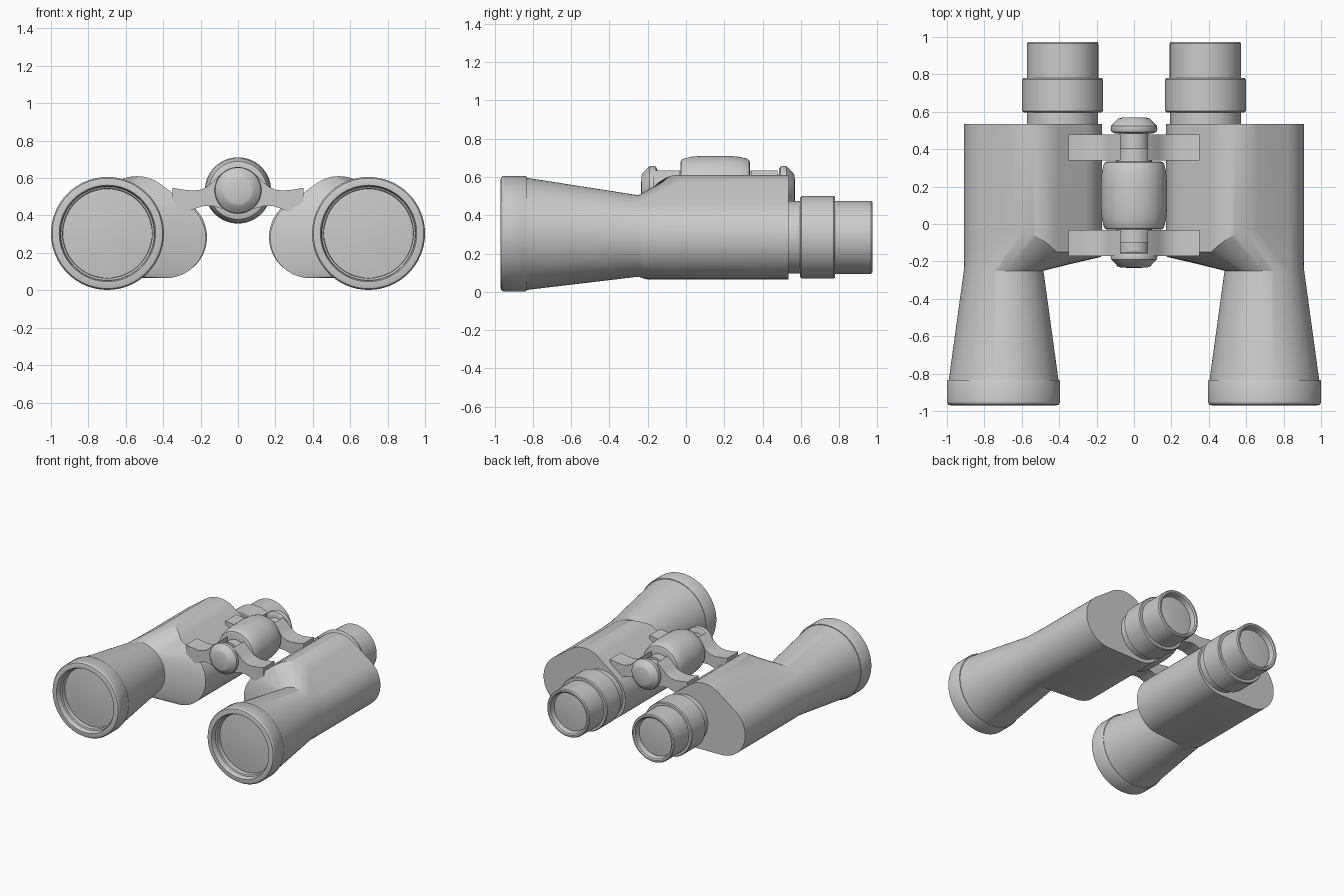
import bpy, bmesh
from math import sin, cos, pi, radians

if "Cube" in bpy.data.objects:
    bpy.data.objects.remove(bpy.data.objects["Cube"])


def finish(bm, name, mirror=False, angle=30):
    bmesh.ops.remove_doubles(bm, verts=bm.verts, dist=1e-5)
    bmesh.ops.recalc_face_normals(bm, faces=bm.faces)
    me = bpy.data.meshes.new(name)
    bm.to_mesh(me)
    bm.free()
    me.shade_smooth()
    me.set_sharp_from_angle(angle=radians(angle))
    ob = bpy.data.objects.new(name, me)
    bpy.context.collection.objects.link(ob)
    if mirror:
        ob.modifiers.new("Mirror", 'MIRROR')
    return ob


def loft(rings, name, mirror=False, angle=30):
    """Skin a list of closed rings and cap both ends."""
    bm = bmesh.new()
    vs = [[bm.verts.new(p) for p in r] for r in rings]
    n = len(rings[0])
    for a, b in zip(vs, vs[1:]):
        for i in range(n):
            j = (i + 1) % n
            bm.faces.new((a[i], a[j], b[j], b[i]))
    bm.faces.new(vs[0])
    bm.faces.new(vs[-1])
    return finish(bm, name, mirror, angle)


def lathe(profile, cx, cz, name, mirror=False, seg=64):
    """Turn (radius, y) points around an axis parallel to y."""
    rings = [[(cx + r * cos(2 * pi * i / seg), y, cz + r * sin(2 * pi * i / seg))
              for i in range(seg)] for r, y in profile]
    return loft(rings, name, mirror)


# Prism housing: hull of three circles, lofted into the tapered objective tube
A1, A2 = 53, 127
angles, section, front_y = [], [], []
for (cx, cz, r), start, end, n in (((.693, .285, .215), -90, A1, 30),
                                   ((.54, .40, .21), A1, A2, 16),
                                   ((.387, .28, .215), A2, 270, 30)):
    for i in range(n + 1):
        t = i / n
        a = radians(start + (end - start) * t)
        angles.append(a)
        section.append((cx + r * cos(a), cz + r * sin(a)))
        if start == -90:
            front_y.append(-.22 + .18 * max(0, (t - .6) / .4) ** 1.5)
        elif start == A1:
            front_y.append(-.15 * t ** 1.5 - .04 * (1 - t) ** 4)
        else:
            front_y.append(-.15 - .055 * t)


def tube_ring(y, r, cz):
    return [(.697 + r * cos(a), y, cz + r * sin(a)) for a in angles]


loft([[(x, .535, z) for x, z in section],
      [(x, y, z) for (x, z), y in zip(section, front_y)],
      tube_ring(-.25, .213, .292),
      tube_ring(-.84, .294, .303)], "prism_housing_and_tube", True, 24)

# Objective ring with recessed lens
lathe([(.02, -.905), (.12, -.901), (.238, -.89), (.24, -.925), (.25, -.93), (.252, -.96),
       (.258, -.97), (.28, -.97), (.295, -.966), (.302, -.955), (.302, -.84),
       (.298, -.833), (.28, -.833)], .698, .304, "objective_ring", True)

# Eyepiece: neck, focusing collar and eyecup with recessed lens
lathe([(.19, .52), (.19, .597), (.208, .597), (.216, .604), (.216, .772), (.21, .78),
       (.191, .78), (.191, .966), (.184, .974), (.172, .974), (.162, .966), (.155, .925),
       (.08, .932), (.01, .934)], .382, .285, "eyepiece", True)

# Central focus drum
lathe([(.09, -.03), (.14, -.03), (.155, -.025), (.163, -.01), (.172, .03), (.177, .09),
       (.177, .215), (.172, .275), (.163, .315), (.155, .33), (.14, .335), (.09, .335)],
      0, .534, "focus_drum")

# Hinge axle with its knuckles
lathe([(.078, -.19), (.078, -.1), (.095, -.1), (.095, .405), (.078, .405), (.078, .51)],
      0, .534, "hinge_axle")

# End caps on the hinge
cap = [(.07, .0), (.105, .0), (.12, .008), (.125, .022), (.122, .04), (.085, .078),
       (.07, .083), (.01, .085)]
lathe([(r, .485 + y) for r, y in cap], 0, .534, "rear_hinge_cap")
lathe([(r, -.15 - y) for r, y in cap], 0, .534, "front_hinge_cap")

# Bridge arms
arm = [(.35, .548), (.29, .538), (.24, .533), (.2, .538), (.16, .556), (.13, .585),
       (.105, .61), (.073, .635), (.073, .435), (.1, .44), (.14, .452), (.18, .452),
       (.22, .44), (.27, .42), (.35, .46)]
for name, y0 in (("front_bridge_arm", -.17), ("rear_bridge_arm", .34)):
    loft([[(x, y, z) for x, z in arm] for y in (y0, y0 + .138)], name, True)
